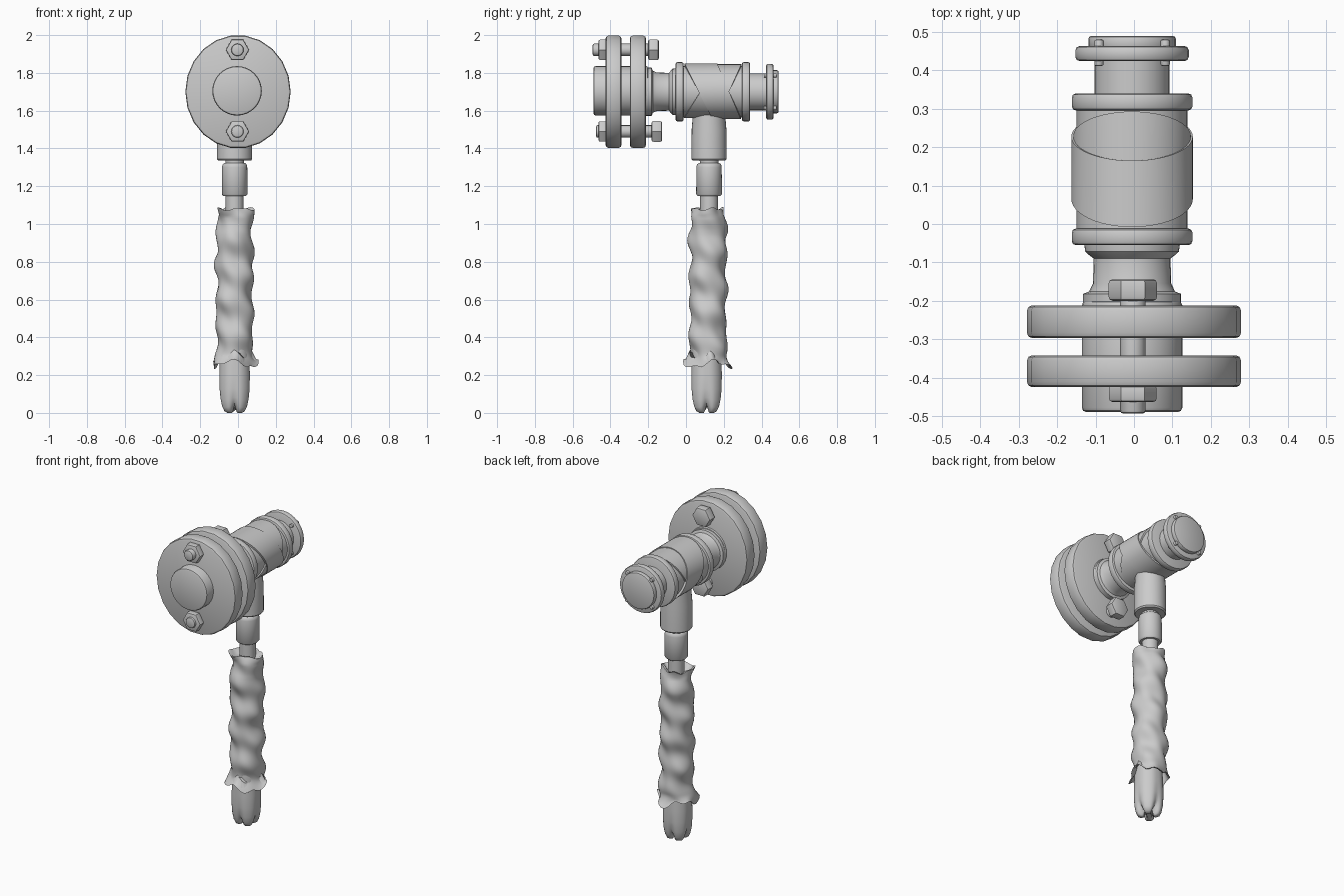
import bpy, bmesh, math
from math import sin, cos, pi, tau, radians

if "Cube" in bpy.data.objects:
    bpy.data.objects.remove(bpy.data.objects["Cube"])

CX, CZ = -0.005, 1.70      # head axis (along y)
HX, HY = -0.018, 0.122     # handle axis (along z)


def loft(name, rings, cap=True, loop=False, angle=40):
    """Skin a list of equally sized closed rings of points."""
    bm = bmesh.new()
    vs = [[bm.verts.new(p) for p in ring] for ring in rings]
    n = len(vs[0])
    pairs = list(zip(vs, vs[1:])) + ([(vs[-1], vs[0])] if loop else [])
    for a, b in pairs:
        for i in range(n):
            j = (i + 1) % n
            bm.faces.new((a[i], a[j], b[j], b[i]))
    if cap and not loop:
        bm.faces.new(vs[0])
        bm.faces.new(vs[-1])
    bmesh.ops.recalc_face_normals(bm, faces=bm.faces)
    me = bpy.data.meshes.new(name)
    bm.to_mesh(me)
    bm.free()
    me.shade_smooth()
    me.set_sharp_from_angle(angle=radians(angle))
    ob = bpy.data.objects.new(name, me)
    bpy.context.collection.objects.link(ob)
    return ob


def turn_y(name, prof, x=CX, z=CZ, n=32, sx=1.0, a0=0.0):
    """Lathe (y, radius) profile round an axis parallel to y."""
    return loft(name, [[(x + r * sx * cos(a0 + tau * i / n), y, z + r * sin(a0 + tau * i / n))
                        for i in range(n)] for y, r in prof])


def disc_y(name, y0, y1, r, b=0.01, **kw):
    """Disc along y with rounded rims."""
    k = 0.3 * b
    return turn_y(name, [(y0, r - b), (y0 + k, r - k), (y0 + b, r),
                         (y1 - b, r), (y1 - k, r - k), (y1, r - b)], **kw)


def turn_z(name, prof, n=32):
    """Lathe (z, radius) profile round the handle axis."""
    return loft(name, [[(HX + r * cos(tau * i / n), HY + r * sin(tau * i / n), z)
                        for i in range(n)] for z, r in prof])


# Striking end: hub and two big flanges
disc_y("front_hub", -0.49, -0.20, 0.131, 0.012, z=1.705)
disc_y("front_flange", -0.425, -0.342, 0.30, 0.014, n=22, sx=0.93, x=0)
disc_y("rear_flange", -0.297, -0.212, 0.30, 0.014, n=22, sx=0.93, x=0)

# Pipe from the hub to the body
turn_y("neck_pipe", [(-0.22, 0.128), (-0.182, 0.128), (-0.176, 0.112), (-0.155, 0.102), (-0.09, 0.10),
                     (-0.08, 0.113), (-0.072, 0.122), (-0.05, 0.125), (-0.02, 0.125)])

# Body with its two collars
turn_y("body", [(-0.03, 0.136), (0.31, 0.136)], sx=1.06)
disc_y("front_collar", -0.055, -0.012, 0.157, 0.01)
disc_y("rear_collar", 0.296, 0.34, 0.157, 0.01)


def wrap(name, r, lo, hi, n=48):
    """Slanted strap: edges lo/hi are y at the top and at the bottom of the body."""
    def ring(edge, rad):
        out = []
        for i in range(n):
            a = tau * i / n
            t = (1 - cos(a)) / 2
            out.append((CX + 1.07 * rad * sin(a), edge[0] + (edge[1] - edge[0]) * t,
                        CZ + 0.003 + rad * cos(a)))
        return out
    loft(name, [ring(lo, r - 0.012), ring(lo, r), ring(hi, r), ring(hi, r - 0.012)], loop=True)


wrap("upper_strap", 0.148, (-0.008, 0.14), (0.165, 0.29))
wrap("lower_strap", 0.143, (0.165, -0.01), (0.293, 0.165))

# Back end: pipe, ring, cap and four small studs
turn_y("rear_pipe", [(0.32, 0.098), (0.44, 0.098)])
disc_y("end_ring", 0.424, 0.464, 0.148, 0.012)
disc_y("end_cap", 0.455, 0.49, 0.114, 0.008)
for k in range(4):
    a = pi / 4 + k * pi / 2
    disc_y(f"end_stud_{k + 1}", 0.412, 0.48, 0.012, 0.004, n=10,
           x=CX + 0.122 * cos(a), z=CZ + 0.122 * sin(a))

# Two through bolts with hex nut and hex head
for tag, z, dy in (("upper", 1.922, 0.0), ("lower", 1.49, 0.018)):
    disc_y(f"{tag}_bolt_shaft", -0.494 + dy, -0.17 + dy, 0.033, 0.008, x=-0.003, z=z, n=16)
    disc_y(f"{tag}_bolt_nut", -0.463, -0.42, 0.062, 0.008, x=-0.003, z=z, n=6)
    disc_y(f"{tag}_bolt_head", -0.20 + dy, -0.144 + dy, 0.063, 0.01, x=-0.003, z=z, n=6)

# Stacked sockets between the body and the grip
turn_z("handle_socket", [(1.335, 0.086), (1.343, 0.093), (1.50, 0.092), (1.56, 0.087), (1.64, 0.087)])
turn_z("handle_core", [(0.9, 0.047), (1.148, 0.047), (1.15, 0.047), (1.40, 0.05)])
turn_z("handle_coupling", [(1.148, 0.060), (1.158, 0.068), (1.30, 0.067), (1.315, 0.064), (1.322, 0.056)])

# Grip: lumpy spiral wrapping with torn, flared ends
N, rings = 40, []


def grip_point(a, t, grow=0.0, dz=0.0):
    z = 0.25 + 0.83 * t
    r = 0.096 + 0.007 * sin(tau * z / 0.165 + a) + 0.005 * sin(2 * a - 23 * z + 1) \
        + 0.003 * sin(5 * a + 31 * z)
    r -= 0.010 * max(0, (t - 0.85) / 0.15)
    flare = max(0, 1 - t / 0.07) ** 1.5
    r += flare * (0.018 + 0.020 * sin(2 * a - 1.2) * sin(a)**2 + 0.008 * sin(5 * a + 1))
    z += flare * (0.008 + 0.018 * sin(3 * a + 0.5) + 0.010 * sin(7 * a))
    top = max(0, (t - 0.95) / 0.05)
    r += top * (0.002 + 0.012 * sin(3 * a + 2))
    z += top * (0.006 * sin(4 * a) + 0.004 * sin(7 * a))
    return (HX + (r + grow) * cos(a), HY - 0.005 + (r + grow) * sin(a), z + dz)


angs = [tau * i / N for i in range(N)]
rings.append([grip_point(a, 0, -0.035, 0.05) for a in angs])
rings.append([grip_point(a, 0, -0.012, 0.003) for a in angs])
rings += [[grip_point(a, k / 80) for a in angs] for k in range(81)]
rings.append([grip_point(a, 1, -0.012, -0.002) for a in angs])
rings.append([grip_point(a, 1, -0.035, -0.03) for a in angs])
loft("grip_wrap", rings, angle=60)

# Butt: four rounded lobes that taper and part towards the floor
rings = []
for z, r, groove in ((0.0, 0.030, 0.10), (0.0, 0.045, 0.28), (0.008, 0.062, 0.26), (0.03, 0.073, 0.20),
                     (0.07, 0.081, 0.12), (0.13, 0.085, 0.07), (0.20, 0.084, 0.04), (0.34, 0.078, 0.0)):
    ring = []
    for i in range(48):
        a = tau * i / 48
        g = ((1 + cos(4 * a)) / 2) ** 3
        rr = r * (1 - groove * g)
        ring.append((HX + rr * cos(a), HY - 0.013 + rr * sin(a), z + 0.04 * g * max(0, 1 - z / 0.1)))
    rings.append(ring)
loft("grip_butt", rings, angle=60)
